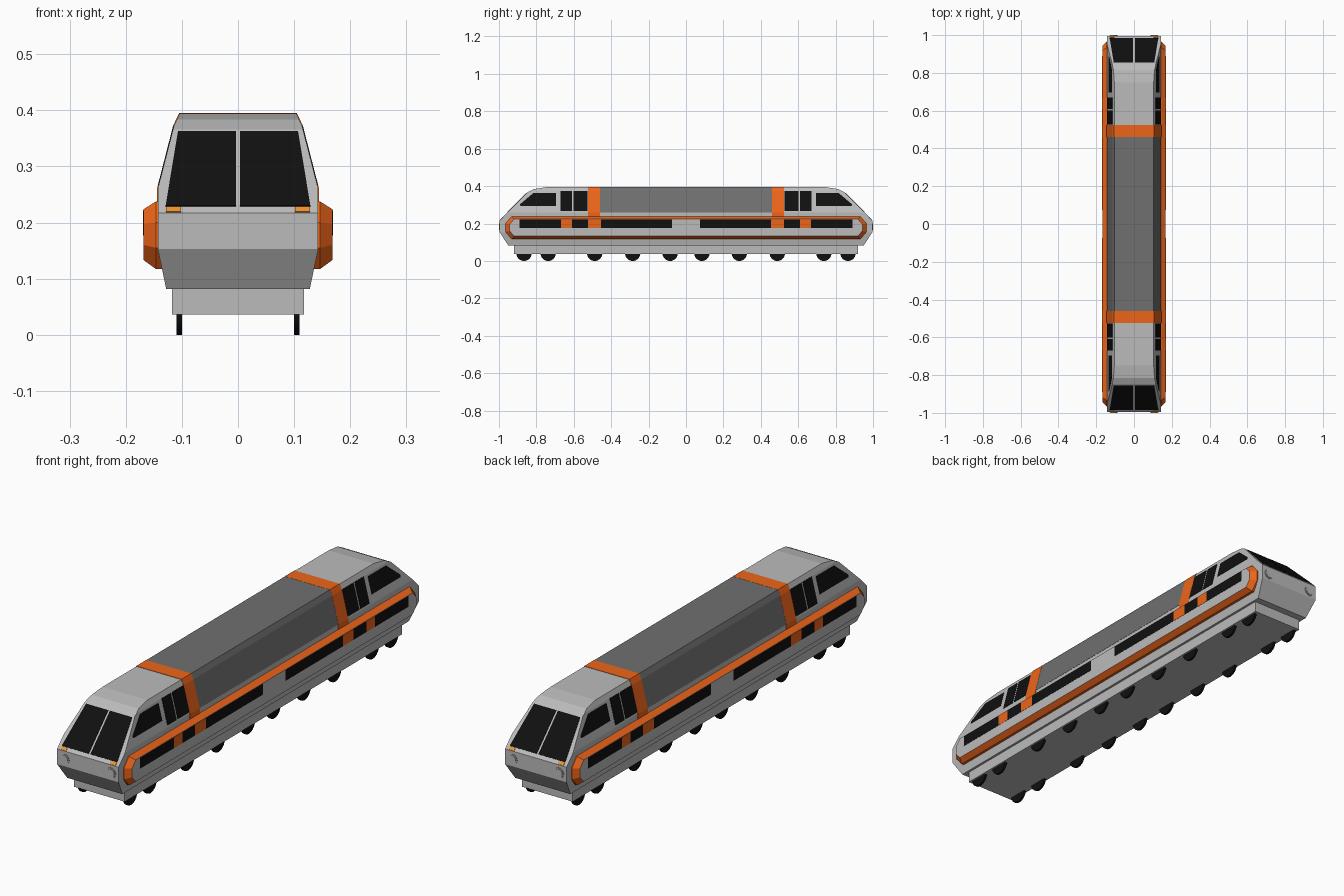
import bpy, bmesh, math
from mathutils import Vector, Matrix

if "Cube" in bpy.data.objects:
    bpy.data.objects.remove(bpy.data.objects["Cube"])


def material(name, rgb):
    m = bpy.data.materials.new(name)
    m.diffuse_color = (*rgb, 1)
    m.use_nodes = True
    m.node_tree.nodes["Principled BSDF"].inputs["Base Color"].default_value = m.diffuse_color
    return m


BLACK = material("black", (0.005, 0.005, 0.005))
ORANGE = material("orange", (0.85, 0.13, 0.01))
DARK = material("dark_grey", (0.16, 0.16, 0.16))
LIGHT = material("light_grey", (0.5, 0.5, 0.5))
AMBER = material("amber", (0.85, 0.3, 0.03))


def finish(name, bm, mat, mirror="", smooth=False):
    """Turn a bmesh into an object, mirrored about the world centre."""
    bmesh.ops.recalc_face_normals(bm, faces=bm.faces)
    me = bpy.data.meshes.new(name)
    bm.to_mesh(me)
    bm.free()
    ob = bpy.data.objects.new(name, me)
    bpy.context.collection.objects.link(ob)
    me.materials.append(mat)
    if mirror:
        mod = ob.modifiers.new("mirror", 'MIRROR')
        mod.use_axis = ("x" in mirror, "y" in mirror, False)
        mod.use_mirror_merge = False
    if smooth:
        bpy.ops.object.select_all(action='DESELECT')
        ob.select_set(True)
        bpy.context.view_layer.objects.active = ob
        bpy.ops.object.shade_smooth_by_angle(angle=math.radians(35))
    return ob


def loft(loops, caps=(True, True)):
    """Join loops of equal length into a closed skin."""
    bm = bmesh.new()
    rings = [[bm.verts.new(p) for p in loop] for loop in loops]
    n = len(rings[0])
    for a, b in zip(rings, rings[1:]):
        for i in range(n):
            bm.faces.new((a[i], a[(i + 1) % n], b[(i + 1) % n], b[i]))
    if caps[0]:
        bm.faces.new(rings[0])
    if caps[1]:
        bm.faces.new(rings[-1])
    return bm


def plate(name, pts, normal, mat, mirror="xy", out=0.0015, depth=0.006):
    """Thin slab standing slightly proud of the surface it lies on."""
    n = Vector(normal).normalized()
    finish(name, loft([[Vector(p) + n * out for p in pts],
                       [Vector(p) - n * depth for p in pts]]), mat, mirror)


def drum(name, centre, r, depth, axis, mat, seg=24, r2=None):
    bm = bmesh.new()
    rot = Matrix.Rotation(math.pi / 2, 4, 'Y' if axis == 'X' else 'X')
    bmesh.ops.create_cone(bm, cap_ends=True, segments=seg, radius1=r,
                          radius2=r if r2 is None else r2, depth=depth,
                          matrix=Matrix.Translation(centre) @ rot)
    finish(name, bm, mat, "xy", True)


# Hull: cross-section extruded along y, ends cut by the nose profile
HALF = [(0.128, 0.082), (0.143, 0.153), (0.143, 0.26), (0.114, 0.373), (0.104, 0.394)]
NOSE = [(-0.95, 0.082), (-0.996, 0.153), (-0.996, 0.217), (-0.85, 0.366),
        (-0.815, 0.384), (-0.75, 0.394)]


def section(half, y):
    return [(x, y, z) for x, z in half] + [(-x, y, z) for x, z in reversed(half)]


bm = loft([section(HALF, -1.1), section(HALF, 1.1)])
for s in (1, -1):
    for (y0, z0), (y1, z1) in zip(NOSE, NOSE[1:]):
        bmesh.ops.bisect_plane(bm, geom=bm.verts[:] + bm.edges[:] + bm.faces[:],
                               plane_co=(0, s * y0, z0),
                               plane_no=(0, -s * (z1 - z0), y1 - y0), clear_outer=True)
        bmesh.ops.holes_fill(bm, edges=[e for e in bm.edges if e.is_boundary], sides=0)
finish("hull", bm, LIGHT)


def side_x(z):
    for (x0, z0), (x1, z1) in zip(HALF, HALF[1:]):
        if z <= z1:
            return x0 + (x1 - x0) * (z - z0) / (z1 - z0)


# Roof cover and the orange straps wrapped over the hull
def wrap(name, y0, y1, z0, off, mat, mirror=""):
    half = [(side_x(z0), z0)] + [p for p in HALF if p[1] > z0]
    half = [(x + off, z) for x, z in half[:-1]] + [(half[-1][0] + off / 2, half[-1][1] + off)]
    finish(name, loft([section(half, y0), section(half, y1)]), mat, mirror)


wrap("roof_cover", -0.46, 0.46, 0.2599, 0.001, DARK)
wrap("strap", -0.525, -0.46, 0.225, 0.0015, ORANGE, "y")

# Raised side panel with a bevelled orange rim
def octagon(x, y, cy, z0, z1, cz0, cz1):
    pts = [(y, cz0), (y, cz1), (cy, z1)]
    pts += [(-b, c) for b, c in reversed(pts)]
    pts += [(-cy, z0), (cy, z0)]
    # order: right end up, top, left end down, bottom
    return [(x, b, c) for b, c in pts]


outer = (0.965, 0.932, 0.117, 0.238, 0.155, 0.2)
inner = (0.943, 0.918, 0.133, 0.224, 0.16, 0.197)
finish("side_rim", loft([octagon(0.125, *outer), octagon(0.146, *outer),
                         octagon(0.168, *inner)], (False, False)), ORANGE, "x")
plate("side_panel", octagon(0.168, *inner), (1, 0, 0), LIGHT, "x", 0, 0.03)

# Lower window strip with orange blocks
for name, y0, y1, mat in (("long_window", 0.075, 0.455, BLACK), ("strap_block", 0.455, 0.525, ORANGE),
                          ("short_window", 0.525, 0.61, BLACK), ("door_block", 0.61, 0.667, ORANGE),
                          ("end_window", 0.667, 0.89, BLACK)):
    plate(name, [(0.168, -y, z) for y, z in ((y0, 0.177), (y1, 0.177), (y1, 0.222), (y0, 0.222))],
          (1, 0, 0), mat, out=0.001)

# Upper side windows lying on the sloped wall
for name, pts in (("cab_window", [(0.695, 0.294), (0.885, 0.294), (0.888, 0.302), (0.815, 0.364), (0.695, 0.364)]),
                  ("door_window_front", [(0.61, 0.267), (0.67, 0.267), (0.67, 0.373), (0.61, 0.373)]),
                  ("door_window_rear", [(0.526, 0.267), (0.602, 0.267), (0.602, 0.373), (0.526, 0.373)])):
    plate(name, [(side_x(z), -y, z) for y, z in pts], (0.113, 0, 0.029), BLACK)


# Windscreen halves and amber lamps on the nose slope
def slope(x, z):
    (y0, z0), (y1, z1) = NOSE[2:4]
    return (x, y0 + (y1 - y0) * (z - z0) / (z1 - z0), z)


up = (0, -0.149, 0.146)
plate("windscreen", [slope(*p) for p in ((0.004, 0.229), (0.129, 0.229), (0.107, 0.362), (0.004, 0.362))],
      up, BLACK)
plate("amber_lamp", [slope(*p) for p in ((0.102, 0.218), (0.128, 0.218), (0.128, 0.2275), (0.102, 0.2275))],
      up, AMBER, out=0.002)

# Headlights
drum("headlight_ring", (0.108, -0.994, 0.183), 0.022, 0.008, 'Y', LIGHT)
drum("headlight_lens", (0.108, -0.995, 0.183), 0.017, 0.01, 'Y', LIGHT)

# Underframe skirt
finish("skirt", loft([section([(0.118, 0.036), (0.118, 0.09)], y) for y in (-0.92, 0.92)]), LIGHT)

# Wheels
for i, y in enumerate((0.085, 0.285, 0.488, 0.737, 0.866)):
    drum(f"wheel_{i + 1}", (0.105, -y, 0.041), 0.041, 0.01, 'X', BLACK, 28)
